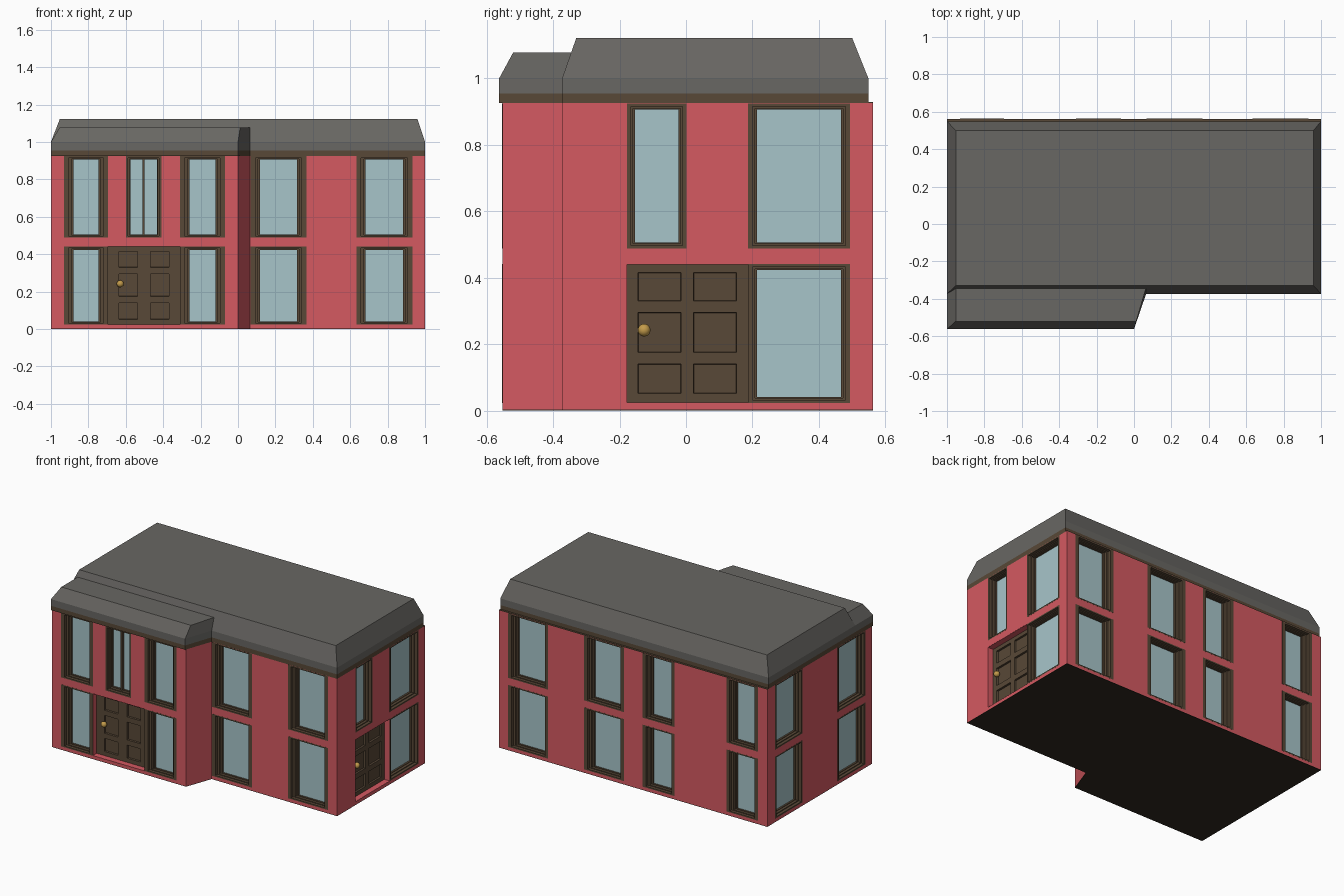
import bpy, bmesh
from mathutils import Vector

if "Cube" in bpy.data.objects:
    bpy.data.objects.remove(bpy.data.objects["Cube"])

def material(name, rgb):
    m = bpy.data.materials.new(name)
    m.diffuse_color = (*rgb, 1)
    m.use_nodes = True
    m.node_tree.nodes["Principled BSDF"].inputs["Base Color"].default_value = m.diffuse_color
    return m

RED = material("red_wall", (0.66, 0.10, 0.12))
BROWN = material("brown_wood", (0.098, 0.065, 0.038))
DARK = material("dark_base", (0.03, 0.022, 0.015))
GREY = material("grey_roof", (0.14, 0.135, 0.125))
GLASS = material("pale_glass", (0.39, 0.56, 0.59))
GOLD = material("gold_knob", (0.55, 0.33, 0.07))

def make(name, bm, *mats):
    me = bpy.data.meshes.new(name)
    bm.to_mesh(me)
    bm.free()
    ob = bpy.data.objects.new(name, me)
    bpy.context.collection.objects.link(ob)
    for m in mats:
        me.materials.append(m)
    return ob

def add_loft(bm, lower, upper):
    """Closed solid between two rings of 3D points."""
    a = [bm.verts.new(p) for p in lower]
    b = [bm.verts.new(p) for p in upper]
    faces = [bm.faces.new(a), bm.faces.new(b)]
    n = len(a)
    for i in range(n):
        j = (i + 1) % n
        faces.append(bm.faces.new((a[i], a[j], b[j], b[i])))
    bmesh.ops.recalc_face_normals(bm, faces=faces)

def at(poly, z):
    return [(x, y, z) for x, y in poly]

def solid(name, low, z0, high, z1, mat):
    bm = bmesh.new()
    add_loft(bm, at(low, z0), at(high, z1))
    return make(name, bm, mat)

def footprint(front, back):
    return [(-1, front), (0, front), (0.065, -0.373), (1, -0.373), (1, back), (-1, back)]

# Facades: map (along, height, depth inward) to world
BAY, MAIN, YB = -0.553, -0.373, 0.5625
FACES = {
    "bay": (lambda u, z, d: (u, BAY + d, z), Vector((0, -1, 0))),
    "front": (lambda u, z, d: (u, MAIN + d, z), Vector((0, -1, 0))),
    "back": (lambda u, z, d: (u, YB - d, z), Vector((0, 1, 0))),
    "right": (lambda u, z, d: (1 - d, u, z), Vector((1, 0, 0))),
    "left": (lambda u, z, d: (-1 + d, u, z), Vector((-1, 0, 0))),
}
UP, LOW = (0.488, 0.924), (0.023, 0.441)
cut = bmesh.new()

def rect(face, u0, u1, z0, z1, d):
    f = FACES[face][0]
    return [f(u0, z0, d), f(u1, z0, d), f(u1, z1, d), f(u0, z1, d)]

def add_cut(face, u0, u1, z, depth):
    r = (u0 + .001, u1 - .001, z[0] + .001, z[1] - .001)
    add_loft(cut, rect(face, *r, -0.04), rect(face, *r, depth))

def orient(bm, ref, face):
    bm.normal_update()
    if ref.normal.dot(FACES[face][1]) < 0:
        bmesh.ops.reverse_faces(bm, faces=bm.faces[:])

def window(face, u0, u1, z, m=0.05, mullion=False):
    """Stepped frame narrowing inward to a recessed pane."""
    add_cut(face, u0, u1, z, 0.053)
    bm = bmesh.new()
    prev = None
    for t, d in ((0, 0.05), (0, -0.0005), (.5, -0.0005), (.5, .02), (.8, .02),
                 (.8, .038), (1, .038), (1, .05)):
        k = 0.018 * t
        ring = [bm.verts.new(p) for p in
                rect(face, u0 + m * t, u1 - m * t, z[0] + k, z[1] - k, d)]
        if prev:
            for i in range(4):
                j = (i + 1) % 4
                bm.faces.new((prev[i], prev[j], ring[j], ring[i]))
        prev = ring
    pane = bm.faces.new(prev)
    pane.material_index = 1
    orient(bm, pane, face)
    if mullion:
        c = (u0 + u1) / 2
        r = (c - .006, c + .006, z[0] + .015, z[1] - .015)
        add_loft(bm, rect(face, *r, .03), rect(face, *r, .05))
    make("window", bm, BROWN, GLASS)

def door(face, us, knob_u):
    """Recessed leaf with six sunken panels, jambs and a knob."""
    add_cut(face, us[0], us[-1], LOW, 0.06)
    f = FACES[face][0]
    zs = (LOW[0], .052, .14, .175, .295, .33, .415, LOW[1])
    bm = bmesh.new()
    g = [[bm.verts.new(f(u, z, .04)) for u in us] for z in zs]
    panels = []
    for j in range(len(zs) - 1):
        for i in range(len(us) - 1):
            q = bm.faces.new((g[j][i], g[j][i + 1], g[j + 1][i + 1], g[j + 1][i]))
            if i % 2 and j % 2:
                panels.append(q)
    orient(bm, panels[0], face)
    rim = [e for e in bm.edges if e.is_boundary]
    out = bmesh.ops.extrude_edge_only(bm, edges=rim)["geom"]
    bmesh.ops.translate(bm, verts=[v for v in out if isinstance(v, bmesh.types.BMVert)],
                        vec=FACES[face][1] * 0.0405)
    bmesh.ops.inset_individual(bm, faces=panels, thickness=0.002, depth=-0.012)
    make("door", bm, BROWN)
    bm = bmesh.new()
    bmesh.ops.create_uvsphere(bm, u_segments=20, v_segments=12, radius=0.019)
    bmesh.ops.translate(bm, verts=bm.verts, vec=f(knob_u, 0.242, 0.025))
    for q in bm.faces:
        q.smooth = True
    make("door_knob", bm, GOLD)

# Windows
for z in (UP, LOW):
    for face, u0, u1 in (("bay", -.93, -.695), ("bay", -.31, -.07),
                         ("front", .068, .365), ("front", .633, .932)):
        window(face, u0, u1, z)
        window("back", u0, u1, z)
    window("right", .187, .493, z, .026)
    window("left", .187, .48, z, .026)
    window("left", -.48, -.187, z, .026)
window("right", -.178, .002, UP, .024)
window("bay", -.60, -.41, UP, .024, mullion=True)

# Doors
door("bay", (-.695, -.637, -.537, -.468, -.368, -.31), -.63)
door("right", (-.178, -.145, -.015, .022, .152, .187), -.126)

# Walls with openings cut
plan = footprint(BAY, YB)
walls = solid("walls", plan, 0.003, plan, 0.925, RED)
cutter = make("opening_cutter", cut, RED)
cutter.hide_render = True
cutter.hide_viewport = True
mod = walls.modifiers.new("openings", 'BOOLEAN')
mod.operation = 'DIFFERENCE'
mod.solver = 'EXACT'
mod.object = cutter
solid("base", plan, 0, plan, 0.003, DARK)

# Wall cap, trim band and fascia
solid("wall_cap", plan, 0.925, plan, 0.928, BROWN)
eave = footprint(-0.5625, 0.549)
solid("trim_band", eave, 0.926, eave, 0.955, BROWN)
solid("fascia", eave, 0.955, eave, 1.0, GREY)

# Main roof and lower bay roof
solid("main_roof",
      [(-1, -.373), (1, -.373), (1, .549), (-1, .549)], 1.0,
      [(-.953, -.33), (.96, -.33), (.96, .50), (-.953, .50)], 1.122, GREY)
solid("bay_roof",
      [(-1, -.5625), (0, -.5625), (.065, -.373), (-1, -.373)], 1.0,
      [(-.953, -.52), (.012, -.52), (.065, -.34), (-.953, -.34)], 1.078, GREY)
